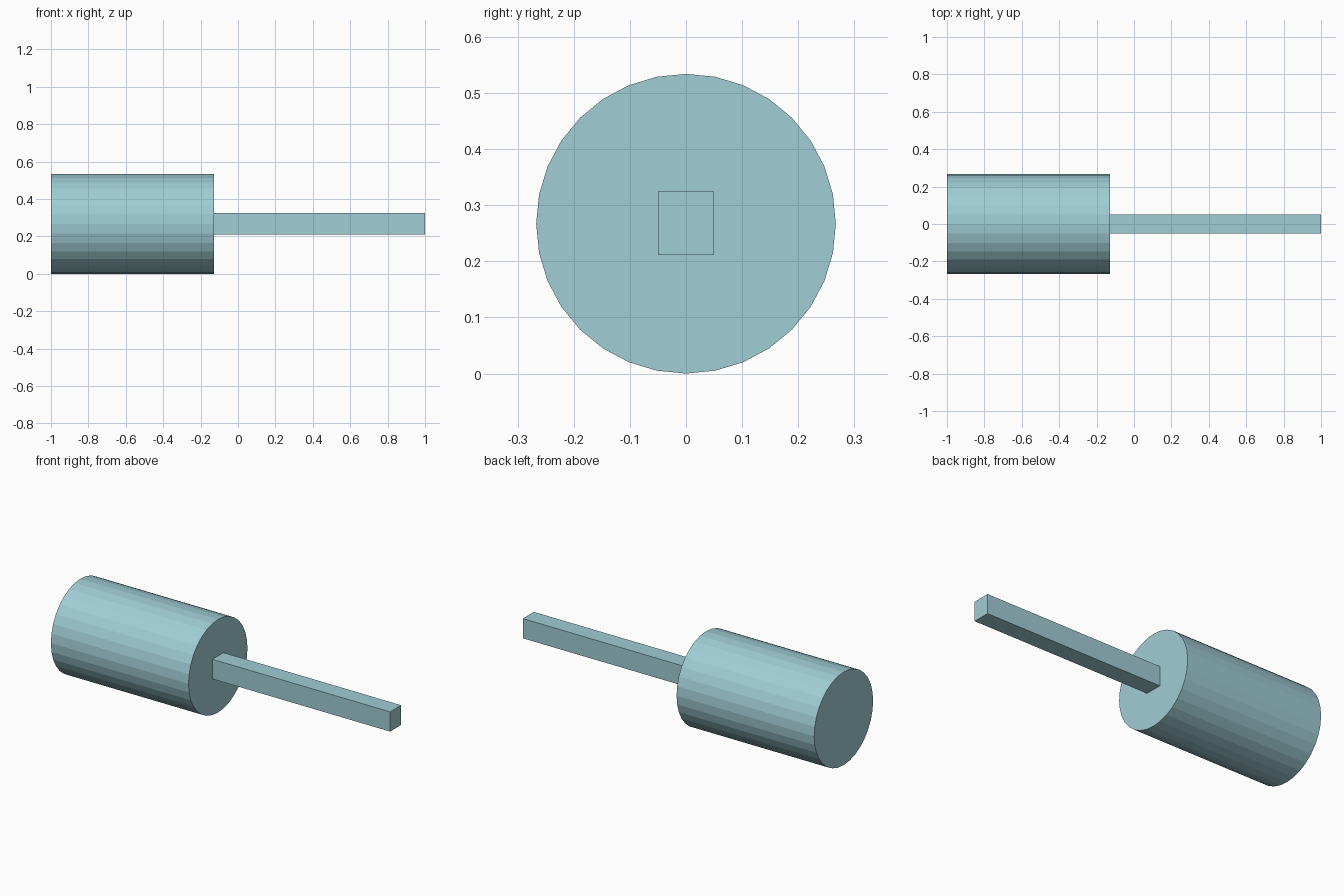
import bpy
import math

if "Cube" in bpy.data.objects:
    bpy.data.objects.remove(bpy.data.objects["Cube"])

RADIUS = 0.267
HEAD_END = -0.127

teal = bpy.data.materials.new("pale_teal")
teal.diffuse_color = (0.35, 0.61, 0.66, 1.0)
teal.use_nodes = True
teal.node_tree.nodes["Principled BSDF"].inputs["Base Color"].default_value = teal.diffuse_color


def finish(obj, name):
    obj.name = name
    obj.data.name = name
    obj.data.materials.append(teal)
    bpy.ops.object.transform_apply(location=True, rotation=True, scale=True)


# Mallet head: 32-sided drum lying along x, with a vertex at the very top
bpy.ops.mesh.primitive_cylinder_add(
    vertices=32, radius=RADIUS, depth=HEAD_END + 1.0,
    location=((HEAD_END - 1.0) / 2, 0, RADIUS),
    rotation=(0, math.pi / 2, 0))
finish(bpy.context.object, "head")

# Handle: rectangular bar, slightly sunk into the head
start = HEAD_END - 0.01
bpy.ops.mesh.primitive_cube_add(size=1, location=((start + 1.0) / 2, 0, 0.268))
handle = bpy.context.object
handle.scale = (1.0 - start, 0.10, 0.113)
finish(handle, "handle")
